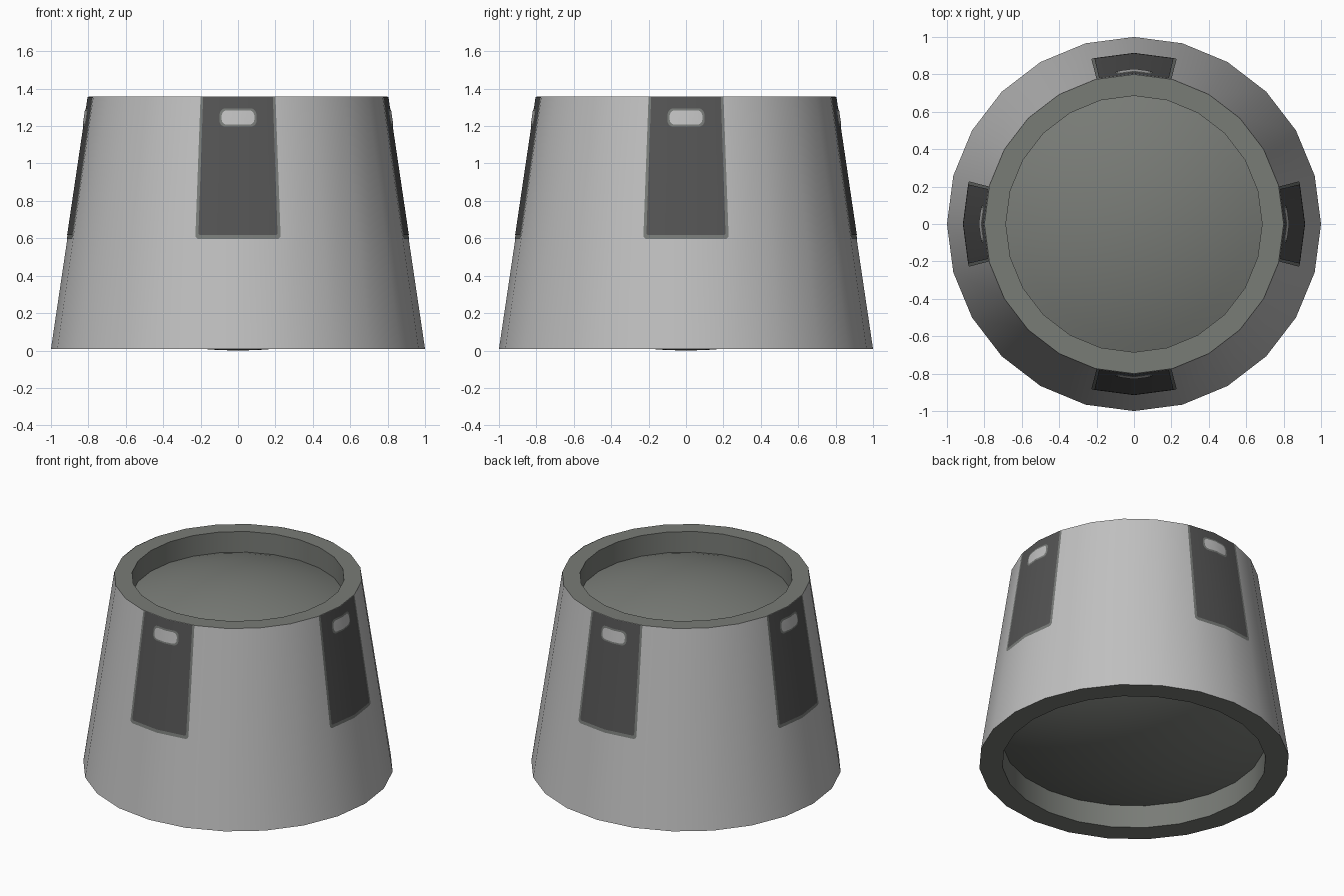
import bpy, bmesh, math

if "Cube" in bpy.data.objects:
    bpy.data.objects.remove(bpy.data.objects["Cube"])

SIDES = 24
Z0, Z1 = 0.008, 1.357          # lower and upper rim heights
R0, R1 = 1.0, 0.8              # lower and upper outer radii


def material(name, rgb):
    m = bpy.data.materials.new(name)
    m.diffuse_color = (*rgb, 1.0)
    m.use_nodes = True
    m.node_tree.nodes["Principled BSDF"].inputs["Base Color"].default_value = m.diffuse_color
    return m


LIGHT = material("light grey", (0.53, 0.53, 0.53))
RIM = material("greenish grey", (0.19, 0.20, 0.183))
DARK = material("dark grey", (0.088, 0.088, 0.088))
EDGE = material("border grey", (0.19, 0.20, 0.19))


def finish(bm, name, mats):
    me = bpy.data.meshes.new(name)
    bm.to_mesh(me)
    bm.free()
    ob = bpy.data.objects.new(name, me)
    bpy.context.collection.objects.link(ob)
    for m in mats:
        me.materials.append(m)
    bpy.ops.object.select_all(action='DESELECT')
    ob.select_set(True)
    bpy.context.view_layer.objects.active = ob
    bpy.ops.object.shade_smooth_by_angle(angle=math.radians(30))
    return ob


def lathe(name, profile, mats, band_mats=None):
    """Spin a (radius, z) profile; bands may have their own material."""
    bm = bmesh.new()
    rings = []
    for r, z in profile:
        n = SIDES if r > 0 else 1
        ring = [bm.verts.new((r * math.cos(math.tau * k / SIDES),
                              r * math.sin(math.tau * k / SIDES), z)) for k in range(n)]
        rings.append(ring)
    for i, (a, b) in enumerate(zip(rings, rings[1:])):
        for k in range(SIDES):
            j = (k + 1) % SIDES
            quad = [a[k % len(a)], a[j % len(a)], b[j % len(b)], b[k % len(b)]]
            f = bm.faces.new(list(dict.fromkeys(quad)))
            f.material_index = band_mats[i] if band_mats else 0
    return finish(bm, name, mats)


# Tapered body with rims and recess walls
RB, RT = 0.85, 0.685
ZB, ZT = 0.17, 1.21
lathe("tapered_body",
      [(RB, ZB), (RB, Z0), (R0, Z0), (R1, Z1), (RT, Z1), (RT, ZT)],
      [LIGHT, RIM], [1, 1, 0, 1, 1])


# Bulging end caps inside the recesses
def cap(radius, edge, apex, steps=8):
    return [(radius * k / steps, apex + (edge - apex) * (k / steps) ** 2)
            for k in range(steps + 1)]


lathe("bottom_cap", cap(RB, ZB, 0.0), [RIM])
lathe("top_cap", cap(RT, ZT, 1.345)[::-1], [RIM])


# Painted panels: thin plates lying on the two facets beside each main direction
def on_body(u, z, turn, lift):
    """u runs -1..1 across the two facets centred on the direction 'turn'."""
    r = R0 + (R1 - R0) * (z - Z0) / (Z1 - Z0) + lift
    step = math.tau / SIDES
    t = abs(u)
    out = r * ((1 - t) + t * math.cos(step))
    side = r * u * math.sin(step)
    c, s = math.cos(turn), math.sin(turn)
    return (out * c - side * s, out * s + side * c, z)


def half_outline(w, z_low, z_high, ru, rz, round_top):
    """Right half of a rounded rectangle, from bottom centre to top centre."""
    pts = [(0, z_low)]
    for k in range(5):
        a = math.pi / 2 * k / 4
        pts.append((w - ru + ru * math.sin(a), z_low + rz - rz * math.cos(a)))
    if round_top:
        for k in range(5):
            a = math.pi / 2 * k / 4
            pts.append((w - ru + ru * math.cos(a), z_high - rz + rz * math.sin(a)))
    else:
        pts.append((w, z_high))
    return pts + [(0, z_high)]


def plates(name, outline, lift, mat):
    for side, turn in (("front", -90), ("right", 0), ("back", 90), ("left", 180)):
        bm = bmesh.new()
        a = math.radians(turn)
        right = [bm.verts.new(on_body(u, z, a, lift)) for u, z in outline]
        left = [v if u == 0 else bm.verts.new(on_body(-u, z, a, lift))
                for v, (u, z) in zip(right, outline)]
        bm.faces.new(right)
        bm.faces.new(left[::-1])
        finish(bm, f"{side}_{name}", [mat])


plates("panel_border", half_outline(0.965, 0.595, Z1 - 0.001, 0.1, 0.022, False), 0.002, EDGE)
plates("panel", half_outline(0.895, 0.617, Z1 - 0.001, 0.05, 0.012, False), 0.004, DARK)
plates("window_border", half_outline(0.465, 1.197, 1.295, 0.15, 0.033, True), 0.006, EDGE)
plates("window", half_outline(0.41, 1.208, 1.284, 0.13, 0.028, True), 0.008, LIGHT)
